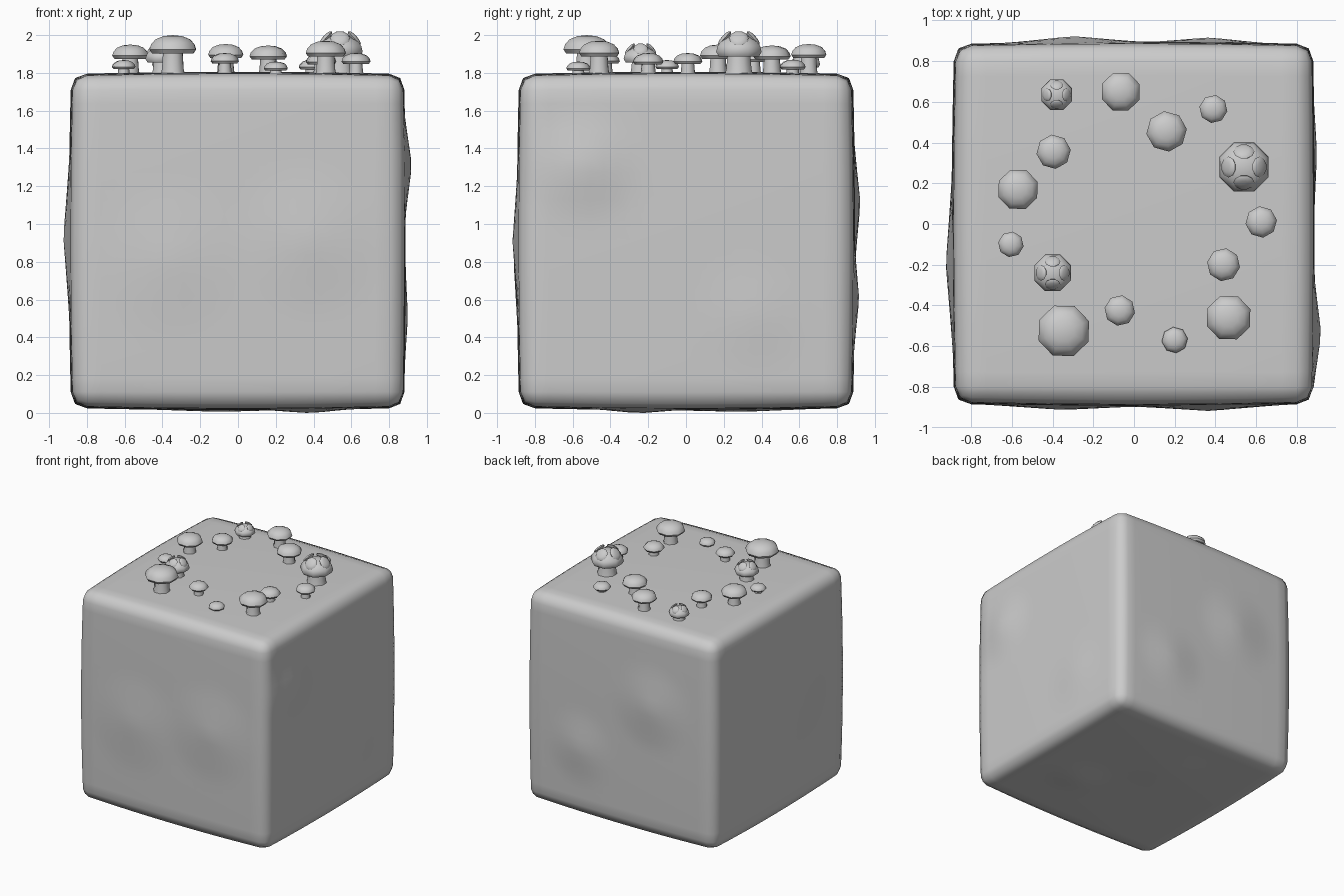
import bpy, bmesh, math
from mathutils import Vector, Matrix

if "Cube" in bpy.data.objects:
    bpy.data.objects.remove(bpy.data.objects["Cube"])

stone = bpy.data.materials.new("plain_grey")
stone.diffuse_color = (0.6, 0.6, 0.6, 1)
stone.use_nodes = True
stone.node_tree.nodes["Principled BSDF"].inputs["Base Color"].default_value = stone.diffuse_color


def finish(bm, name, angle=50):
    bmesh.ops.recalc_face_normals(bm, faces=bm.faces)
    me = bpy.data.meshes.new(name)
    bm.to_mesh(me)
    bm.free()
    ob = bpy.data.objects.new(name, me)
    bpy.context.collection.objects.link(ob)
    me.materials.append(stone)
    bpy.ops.object.select_all(action='DESELECT')
    ob.select_set(True)
    bpy.context.view_layer.objects.active = ob
    bpy.ops.object.shade_smooth_by_angle(angle=math.radians(angle))
    return ob


# Block: rounded cube with soft, uneven swells on the sides
HALF, CENTRE, ROUND = 0.872, 0.91, 0.0727
SWELLS = [  # axis, side, centre on the other two axes, height, width
    (0, 1, -0.54, 0.40, 0.04, 0.30), (0, 1, 0.35, -0.4, 0.015, 0.3),
    (0, -1, -0.2, 0.02, 0.03, 0.45), (1, 1, -0.3, 0.2, 0.03, 0.35),
    (1, 1, 0.37, -0.31, 0.025, 0.3), (1, -1, 0.37, 0.0, 0.025, 0.4),
    (1, -1, -0.35, -0.1, 0.02, 0.4), (2, -1, 0.38, -0.25, 0.02, 0.25),
    (2, -1, -0.1, 0.3, 0.01, 0.4)]
BULGE = {(0, 1): 0.008, (0, -1): 0.012, (1, 1): 0.012,
         (1, -1): 0.012, (2, 1): 0.012, (2, -1): 0.012}
bm = bmesh.new()
bmesh.ops.create_cube(bm, size=2 * HALF)
bmesh.ops.subdivide_edges(bm, edges=bm.edges[:], cuts=23, use_grid_fill=True)
for v in bm.verts:
    p = v.co.copy()
    lim = HALF - ROUND
    core = Vector([max(-lim, min(lim, c)) for c in p])
    out = p - core
    q = core + out.normalized() * ROUND
    for (axis, side), amount in BULGE.items():
        if p[axis] * side > lim + 0.01:
            a, b = [p[i] / HALF for i in range(3) if i != axis]
            q[axis] += side * amount * (2 - a * a - b * b)
    for axis, side, u, w, height, width in SWELLS:
        if p[axis] * side > lim + 0.01:
            a, b = [p[i] for i in range(3) if i != axis]
            d = math.hypot(a - u, b - w) / width
            q[axis] += side * height * max(0, 1 - d) ** 1.2
    v.co = q + Vector((0, 0, CENTRE))
finish(bm, "block", 60)


def lathe(bm, profile, x, y, turn, n=8):
    """Revolve (radius, z) points; radius 0 closes to a point."""
    rings = []
    for r, z in profile:
        if r == 0:
            rings.append([bm.verts.new((x, y, z))] * n)
        else:
            rings.append([bm.verts.new((x + r * math.cos(turn + i * math.tau / n),
                                        y + r * math.sin(turn + i * math.tau / n), z))
                          for i in range(n)])
    for lo, hi in zip(rings, rings[1:]):
        for i in range(n):
            j = (i + 1) % n
            corners = list(dict.fromkeys((lo[i], lo[j], hi[j], hi[i])))
            if len(corners) > 2:
                bm.faces.new(corners)


def mushroom(x, y, r, top, spotted, number):
    turn = math.pi / 8 if spotted else 0.12 + 0.25 * (number % 3)
    deep = r * (0.92 if spotted else 0.75)
    under = top - deep
    # stem
    bm = bmesh.new()
    s = r * (0.62 if spotted else 0.5)
    lathe(bm, [(0, 1.77), (s * 1.12, 1.77), (s * 0.95, 1.82),
               (s * 0.85, under + 0.015), (0, under + 0.015)], x, y, turn)
    finish(bm, f"mushroom_stem_{number}")
    # cap
    bm = bmesh.new()
    R = r * (1.06 if spotted else 1.02)
    dome = [(0, 0.06), (0.55, 0.04), (0.88, 0.0), (1, 0.22), (0.93, 0.5),
            (0.74, 0.77), (0.42, 0.94), (0, 1)]
    lathe(bm, [(R * a, under + deep * b) for a, b in dome], x, y, turn)
    finish(bm, f"mushroom_cap_{number}")
    # raised round spots on the four sides of the cap
    if spotted:
        bm = bmesh.new()
        for k in range(4):
            ang = k * math.pi / 2
            m = (Matrix.Translation((x, y, under + deep * 0.25))
                 @ Matrix.Rotation(ang, 4, 'Z') @ Matrix.Rotation(math.radians(48), 4, 'Y')
                 @ Matrix.Translation((0, 0, r * 0.83))
                 @ Matrix.Diagonal((0.42 * r, 0.42 * r, 0.13 * r, 1)))
            bmesh.ops.create_uvsphere(bm, u_segments=10, v_segments=6, radius=1, matrix=m)
        finish(bm, f"mushroom_spots_{number}")


# Ring of mushrooms: x, y, cap radius, top height, spotted
RING = [
    (-0.345, -0.525, 0.13, 2.0, 0), (-0.07, -0.425, 0.074, 1.905, 0),
    (0.20, -0.57, 0.063, 1.86, 0), (0.465, -0.46, 0.112, 1.97, 0),
    (0.44, -0.20, 0.08, 1.905, 0), (0.625, 0.01, 0.076, 1.905, 0),
    (0.54, 0.28, 0.123, 2.0, 1), (0.39, 0.565, 0.068, 1.87, 0),
    (0.16, 0.455, 0.098, 1.945, 0), (-0.065, 0.65, 0.098, 1.953, 0),
    (-0.38, 0.635, 0.077, 1.9, 1), (-0.395, 0.355, 0.083, 1.92, 0),
    (-0.57, 0.17, 0.101, 1.95, 0), (-0.605, -0.10, 0.062, 1.868, 0),
    (-0.40, -0.24, 0.092, 1.94, 1)]
for number, spec in enumerate(RING, 1):
    mushroom(*spec, number)
